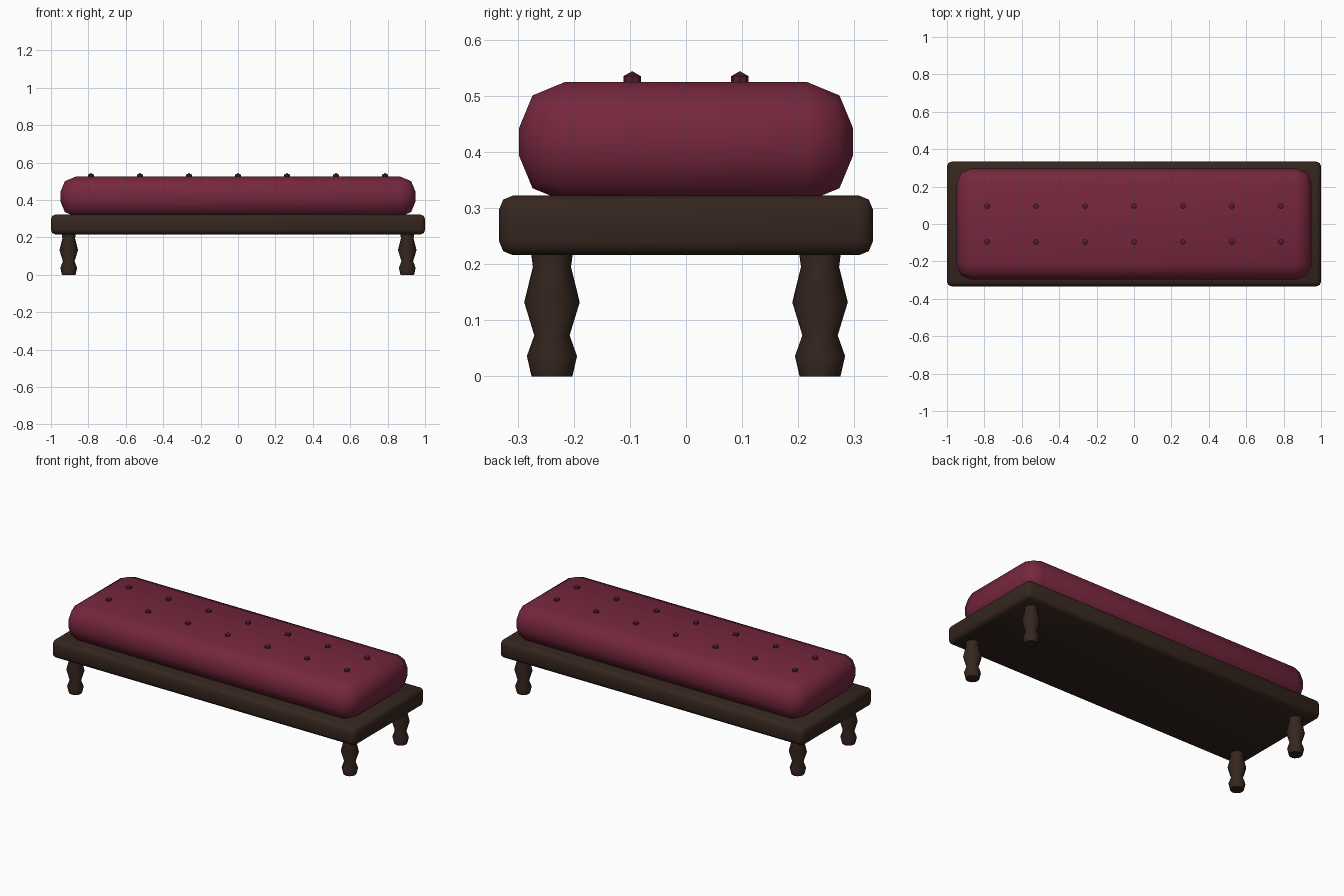
import bpy, bmesh, math

if "Cube" in bpy.data.objects:
    bpy.data.objects.remove(bpy.data.objects["Cube"])


def material(name, color):
    m = bpy.data.materials.new(name)
    m.diffuse_color = (*color, 1)
    m.use_nodes = True
    m.node_tree.nodes["Principled BSDF"].inputs["Base Color"].default_value = m.diffuse_color
    return m


WOOD = material("dark_wood", (0.036, 0.019, 0.013))
FABRIC = material("wine_fabric", (0.18, 0.02, 0.047))
BUTTON = material("button_fabric", (0.09, 0.012, 0.025))


def add_object(name, bm, mat, smooth_angle):
    bmesh.ops.recalc_face_normals(bm, faces=bm.faces)
    mesh = bpy.data.meshes.new(name)
    bm.to_mesh(mesh)
    bm.free()
    mesh.materials.append(mat)
    ob = bpy.data.objects.new(name, mesh)
    bpy.context.collection.objects.link(ob)
    bpy.ops.object.select_all(action='DESELECT')
    ob.select_set(True)
    bpy.context.view_layer.objects.active = ob
    bpy.ops.object.shade_smooth_by_angle(angle=math.radians(smooth_angle))
    return ob


def rounded_box(name, half_x, half_y, z0, z1, bevel, mat):
    bm = bmesh.new()
    bmesh.ops.create_cube(bm, size=2)
    for v in bm.verts:
        v.co = (v.co.x * half_x, v.co.y * half_y, z1 if v.co.z > 0 else z0)
    bmesh.ops.bevel(bm, geom=bm.edges[:], offset=bevel, segments=2,
                    profile=0.5, affect='EDGES')
    return add_object(name, bm, mat, 50)


def turned_leg(name, x, y, profile, sides=12):
    bm = bmesh.new()
    rings = []
    for r, z in profile:
        rings.append([bm.verts.new((x + r * math.cos(a), y + r * math.sin(a), z))
                      for a in (2 * math.pi * i / sides for i in range(sides))])
    for lo, hi in zip(rings, rings[1:]):
        for i in range(sides):
            j = (i + 1) % sides
            bm.faces.new((lo[i], lo[j], hi[j], hi[i]))
    bm.faces.new(rings[0][::-1])
    bm.faces.new(rings[-1])
    return add_object(name, bm, WOOD, 50)


# Wooden frame and padded cushion
rounded_box("frame", 1.0, 0.333, 0.216, 0.322, 0.024, WOOD)
rounded_box("cushion", 0.95, 0.298, 0.311, 0.525, 0.083, FABRIC)

# Turned legs
LEG = [(0.0365, 0), (0.0447, 0.036), (0.0315, 0.073),
       (0.0495, 0.132), (0.0385, 0.19), (0.0385, 0.23)]
LEG[4] = (0.034, 0.195)
for side, sx in (("left", -1), ("right", 1)):
    for end, sy in (("front", -1), ("back", 1)):
        turned_leg(f"{end}_{side}_leg", sx * 0.905, sy * 0.239, LEG)

# Tufting buttons in two rows of seven
for row, y in (("front", -0.096), ("back", 0.096)):
    for i in range(7):
        bm = bmesh.new()
        bmesh.ops.create_uvsphere(bm, u_segments=8, v_segments=3, radius=0.018)
        bmesh.ops.translate(bm, verts=bm.verts[:],
                            vec=((i - 3) * 0.262, y, 0.526))
        add_object(f"{row}_button_{i + 1}", bm, BUTTON, 30)
